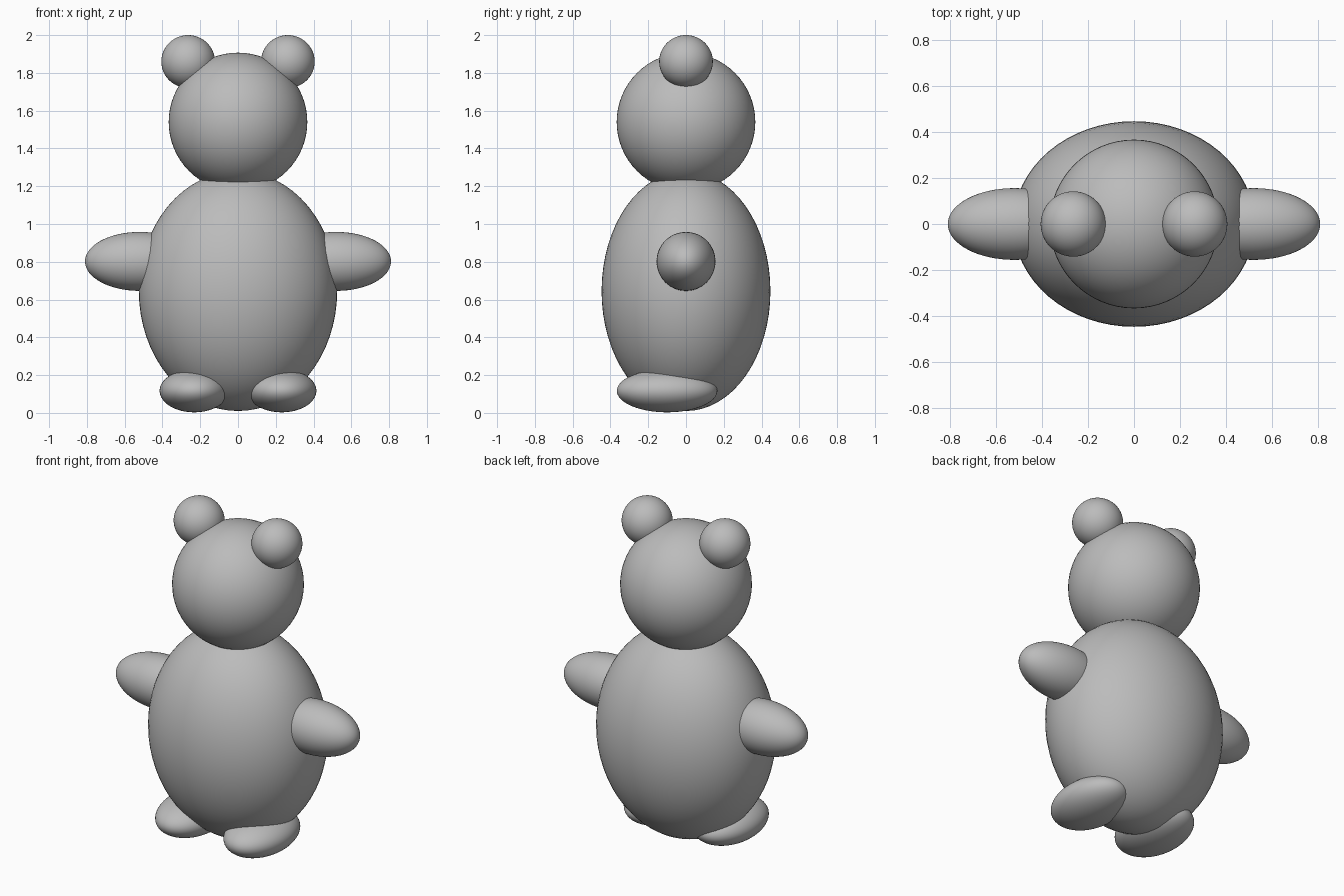
import bpy
import math

cube = bpy.data.objects.get("Cube")
if cube:
    bpy.data.objects.remove(cube, do_unlink=True)

# Single plain grey
grey = bpy.data.materials.new("plain_grey")
grey.use_nodes = True
GREY = (0.5, 0.5, 0.5, 1.0)
grey.diffuse_color = GREY
shader = next(n for n in grey.node_tree.nodes if n.type == 'BSDF_PRINCIPLED')
shader.inputs["Base Color"].default_value = GREY


def ellipsoid(name, centre, radii, pole_along_x=False):
    """Smooth ellipsoid; radii are given along world x, y and z."""
    bpy.ops.mesh.primitive_uv_sphere_add(segments=64, ring_count=32, radius=1, location=centre)
    part = bpy.context.object
    part.name = name
    x, y, z = radii
    if pole_along_x:
        part.rotation_euler.y = math.pi / 2
        part.scale = (z, y, x)
    else:
        part.scale = radii
    bpy.ops.object.transform_apply(location=False, rotation=True, scale=True)
    bpy.ops.object.shade_smooth()
    part.data.materials.append(grey)
    return part


# Torso and head
ellipsoid("body", (0, 0, 0.645), (0.525, 0.447, 0.635))
ellipsoid("head", (0, 0, 1.54), (0.367, 0.367, 0.367))

# Paired ears, arms and feet
for side, s in (("left", 1), ("right", -1)):
    ellipsoid(side + "_ear", (s * 0.264, 0, 1.86), (0.142, 0.142, 0.14))
    ellipsoid(side + "_arm", (s * 0.52, 0, 0.802), (0.29, 0.156, 0.156), True)
    ellipsoid(side + "_foot", (s * 0.232, -0.1, 0.117), (0.183, 0.266, 0.114))
